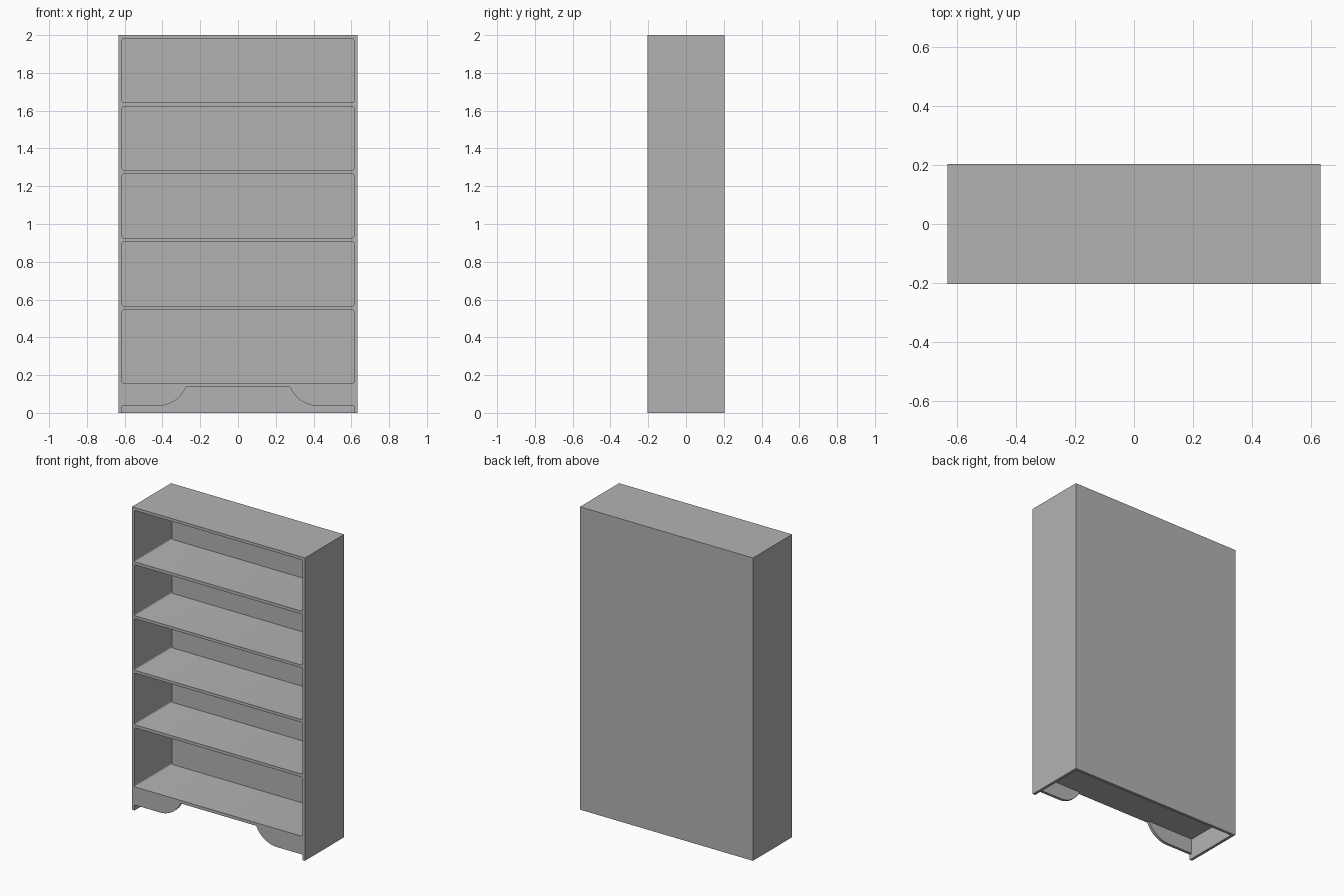
import bpy, bmesh, math

W, D, H = 0.632, 0.204, 2.0    # half width, half depth, height
T = 0.019                      # board thickness
IN_W, IN_D = W - T, D - T      # inner half width and depth
UNDER = 0.136                  # underside of the lowest shelf
APRON = 0.036                  # lowest edge of the front apron

if "Cube" in bpy.data.objects:
    bpy.data.objects.remove(bpy.data.objects["Cube"], do_unlink=True)

grey = bpy.data.materials.new("plain grey")
grey.use_nodes = True
grey.diffuse_color = (0.45, 0.45, 0.45, 1)
bsdf = next(n for n in grey.node_tree.nodes if n.type == 'BSDF_PRINCIPLED')
bsdf.inputs["Base Color"].default_value = grey.diffuse_color


def prism(name, outline, y0, y1):
    """Extrude an (x, z) outline from y0 to y1."""
    bm = bmesh.new()
    face = bm.faces.new([bm.verts.new((x, y0, z)) for x, z in outline])
    grown = bmesh.ops.extrude_face_region(bm, geom=[face])["geom"]
    bmesh.ops.translate(bm, vec=(0, y1 - y0, 0),
                        verts=[v for v in grown if isinstance(v, bmesh.types.BMVert)])
    bmesh.ops.recalc_face_normals(bm, faces=bm.faces)
    mesh = bpy.data.meshes.new(name)
    bm.to_mesh(mesh)
    bm.free()
    mesh.materials.append(grey)
    obj = bpy.data.objects.new(name, mesh)
    bpy.context.collection.objects.link(obj)
    return obj


def rectangle(x, z0, z1, r=0):
    """Rectangle of half width x, with corners rounded by r."""
    if not r:
        return [(-x, z0), (x, z0), (x, z1), (-x, z1)]
    points = []
    corners = [(x - r, z0 + r), (x - r, z1 - r), (r - x, z1 - r), (r - x, z0 + r)]
    for i, (cx, cz) in enumerate(corners):
        for step in range(4):
            a = math.radians(90 * (i - 1) + 30 * step)
            points.append((cx + r * math.cos(a), cz + r * math.sin(a)))
    return points


carcass = prism("bookcase_carcass", rectangle(W, 0, H), -D, D)

# Open shelf bays, cut through to the back panel
bays = [(0.156, 0.546), (0.566, 0.907), (0.926, 1.267), (1.286, 1.622), (1.642, 1.981)]
cutters = [prism("bay_cutter", rectangle(IN_W, lo, hi, 0.008), -D - 0.1, IN_D)
           for lo, hi in bays]

# Hollow below the lowest shelf
cutters.append(prism("plinth_cutter", rectangle(IN_W, -0.1, UNDER), -IN_D, IN_D))

# Curved lower edge of the front apron
rise, run = UNDER - APRON, 0.152
radius = (rise ** 2 + run ** 2) / (2 * rise)
sweep = math.asin(run / radius)
start = -0.428
half = [(-IN_W, -0.1), (-IN_W, APRON)]
for i in range(13):
    a = sweep * i / 12
    half.append((start + radius * math.sin(a), APRON + radius * (1 - math.cos(a))))
arch = half + [(-x, z) for x, z in reversed(half)]
cutters.append(prism("apron_cutter", arch, -D - 0.1, -IN_D + 0.05))

# Cut the carcass, then discard the cutters
for cutter in cutters:
    mod = carcass.modifiers.new(cutter.name, 'BOOLEAN')
    mod.operation, mod.solver, mod.object = 'DIFFERENCE', 'EXACT', cutter
bpy.context.view_layer.update()
result = carcass.evaluated_get(bpy.context.evaluated_depsgraph_get())
mesh = bpy.data.meshes.new_from_object(result)
carcass.modifiers.clear()
carcass.data = mesh
mesh.name = "bookcase_carcass"
for cutter in cutters:
    bpy.data.objects.remove(cutter, do_unlink=True)
mesh.materials.clear()
mesh.materials.append(grey)
for poly in mesh.polygons:
    poly.material_index = 0

# Smooth the small curves, keep board edges sharp
bpy.ops.object.select_all(action='DESELECT')
carcass.select_set(True)
bpy.context.view_layer.objects.active = carcass
bpy.ops.object.shade_smooth_by_angle(angle=math.radians(35))
